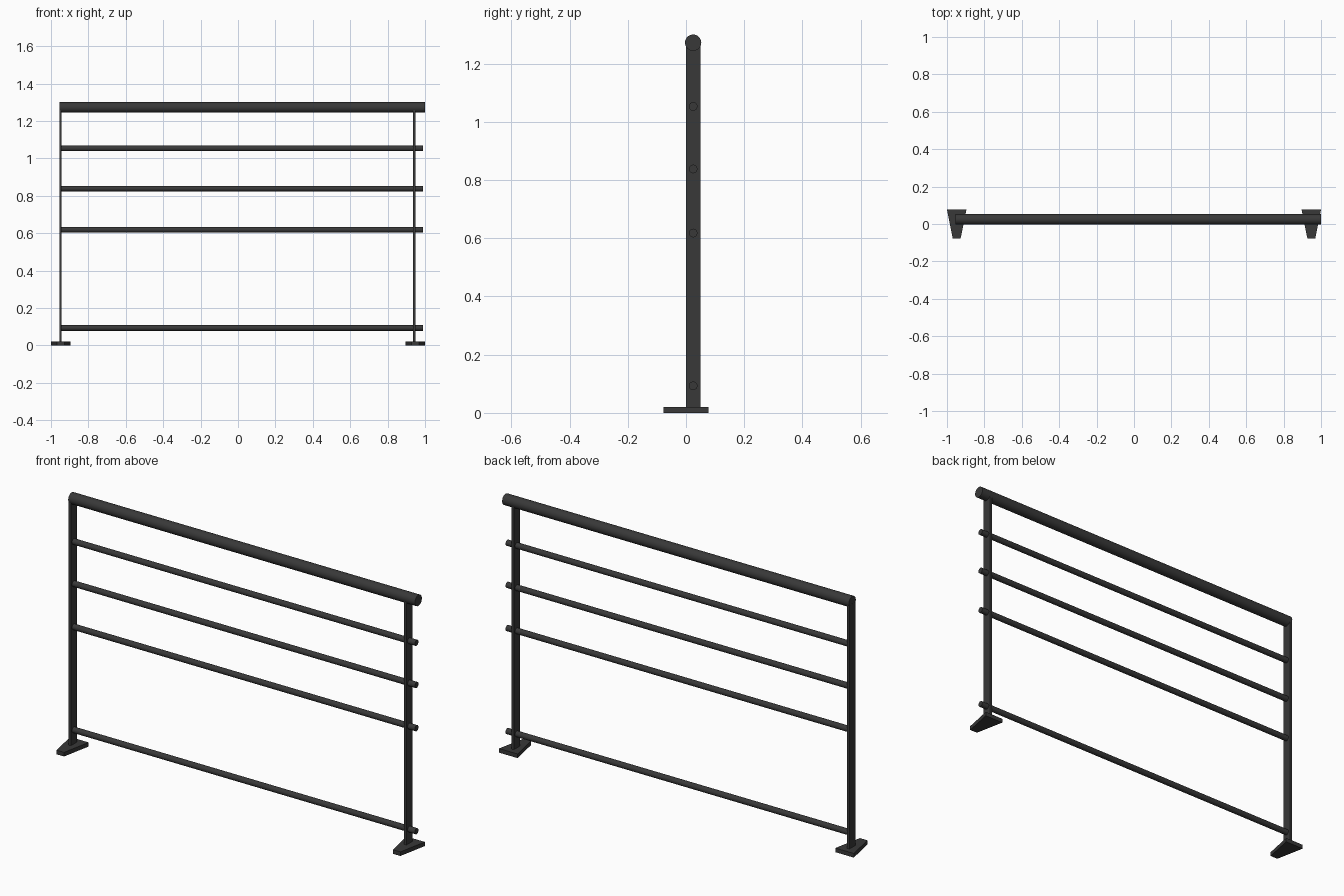
import bpy, bmesh, math

if "Cube" in bpy.data.objects:
    bpy.data.objects.remove(bpy.data.objects["Cube"])

RAIL_Y = 0.0245      # common centre line of posts and rails
LEFT_END = -0.955


def rail(name, z, radius, x_end):
    bpy.ops.mesh.primitive_cylinder_add(
        vertices=32, radius=radius, depth=x_end - LEFT_END,
        location=((LEFT_END + x_end) / 2, RAIL_Y, z),
        rotation=(0, math.pi / 2, 0))
    ob = bpy.context.object
    ob.name = name
    bpy.ops.object.shade_smooth_by_angle(angle=math.radians(40))


def post(name, x):
    bottom, top = 0.015, 1.262
    bpy.ops.mesh.primitive_cube_add(size=1, location=(x, RAIL_Y, (bottom + top) / 2))
    ob = bpy.context.object
    ob.name = name
    ob.scale = (0.013, 0.049, top - bottom)
    bpy.ops.object.transform_apply(location=False, rotation=False, scale=True)


def foot(name, x):
    # tapered plate: wide at the back, narrow at the front
    bm = bmesh.new()
    outline = [(-0.021, -0.077), (0.021, -0.077), (0.052, 0.077), (-0.052, 0.077)]
    face = bm.faces.new([bm.verts.new((px, py, 0)) for px, py in outline])
    ext = bmesh.ops.extrude_face_region(bm, geom=[face])
    bmesh.ops.translate(bm, vec=(0, 0, 0.021),
                        verts=[v for v in ext["geom"] if isinstance(v, bmesh.types.BMVert)])
    bmesh.ops.recalc_face_normals(bm, faces=bm.faces)
    mesh = bpy.data.meshes.new(name)
    bm.to_mesh(mesh)
    bm.free()
    ob = bpy.data.objects.new(name, mesh)
    ob.location.x = x
    bpy.context.collection.objects.link(ob)


# Handrail and thin horizontal bars
rail("handrail", 1.272, 0.028, 1.0)
for i, z in enumerate((0.093, 0.618, 0.838, 1.053)):
    rail(f"horizontal_bar_{i + 1}", z, 0.0148, 0.99)

# Flat posts on tapered feet
for side, post_x, foot_x in (("left", -0.949, -0.948), ("right", 0.943, 0.948)):
    post(f"{side}_post", post_x)
    foot(f"{side}_foot", foot_x)

# Dark metal finish
metal = bpy.data.materials.new("dark_metal")
metal.diffuse_color = (0.04, 0.04, 0.04, 1)
metal.use_nodes = True
metal.node_tree.nodes["Principled BSDF"].inputs["Base Color"].default_value = metal.diffuse_color
for ob in bpy.data.objects:
    ob.data.materials.append(metal)
